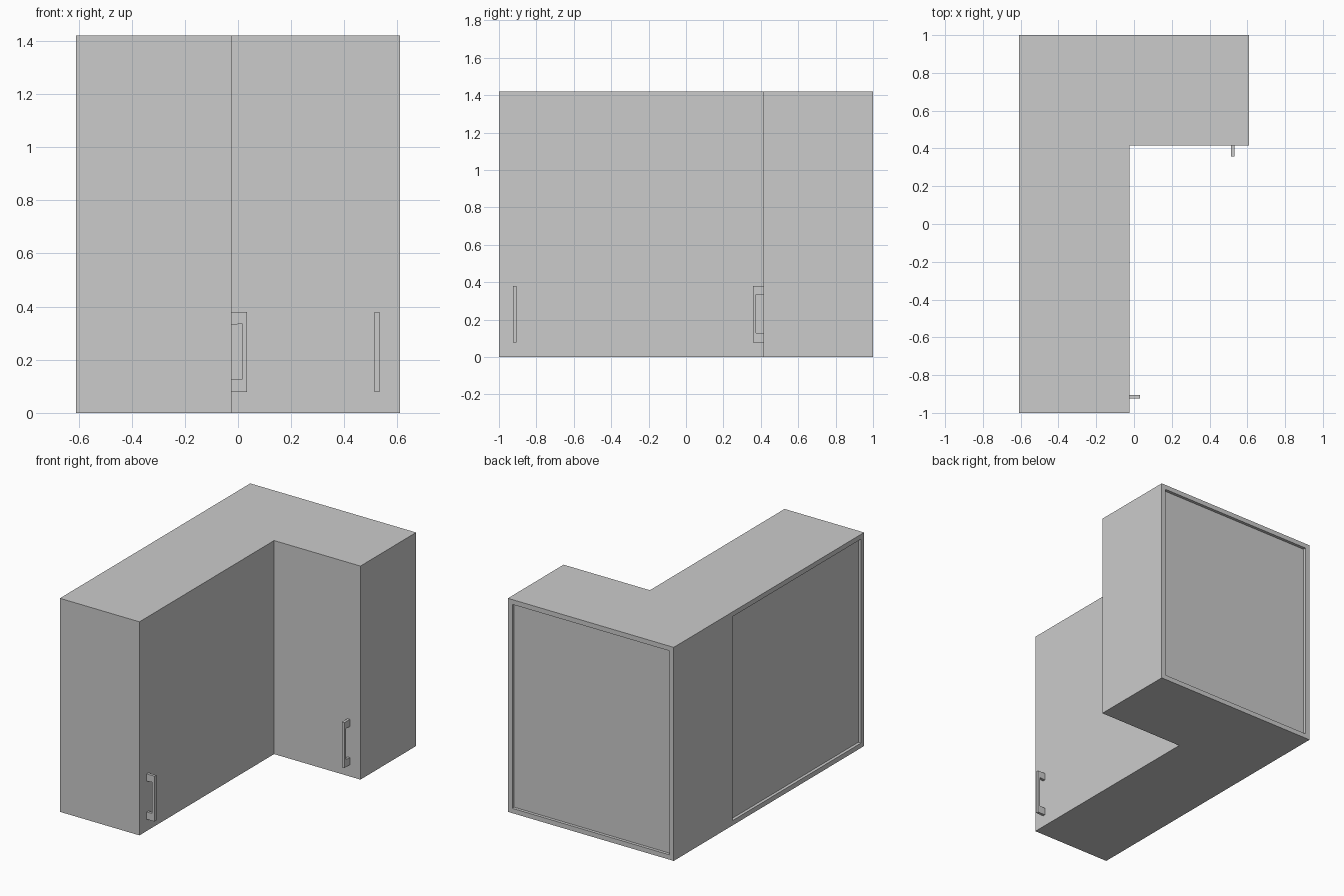
import bpy, bmesh
from mathutils import Matrix, Vector

if "Cube" in bpy.data.objects:
    bpy.data.objects.remove(bpy.data.objects["Cube"])

W, H = 0.61, 1.42          # half width, height
DOOR_X, DOOR_Y = -0.025, 0.415   # planes of the two inner door faces
T, RECESS = 0.032, 0.02    # board thickness, back panel recess


def prism(name, points, direction):
    """Extrude a closed flat profile along a vector."""
    bm = bmesh.new()
    face = bm.faces.new([bm.verts.new(p) for p in points])
    ext = bmesh.ops.extrude_face_region(bm, geom=[face])
    verts = [g for g in ext["geom"] if isinstance(g, bmesh.types.BMVert)]
    bmesh.ops.translate(bm, verts=verts, vec=direction)
    bmesh.ops.recalc_face_normals(bm, faces=bm.faces)
    mesh = bpy.data.meshes.new(name)
    bm.to_mesh(mesh)
    bm.free()
    obj = bpy.data.objects.new(name, mesh)
    bpy.context.collection.objects.link(obj)
    return obj


def cut_recess(target, name, lo, hi):
    """Sink a box-shaped recess into the target."""
    (x0, y0, z0), (x1, y1, z1) = lo, hi
    cutter = prism(name, [(x0, y0, z0), (x1, y0, z0), (x1, y1, z0), (x0, y1, z0)],
                   Vector((0, 0, z1 - z0)))
    cutter.hide_render = True
    cutter.hide_set(True)
    cutter.display_type = 'WIRE'
    mod = target.modifiers.new(name, 'BOOLEAN')
    mod.operation, mod.solver, mod.object = 'DIFFERENCE', 'EXACT', cutter


# L-shaped cabinet body
outline = [(-W, -1), (DOOR_X, -1), (DOOR_X, DOOR_Y), (W, DOOR_Y), (W, 1), (-W, 1)]
body = prism("corner_cabinet_body", [(x, y, 0) for x, y in outline], Vector((0, 0, H)))

# Recessed back panels on the two wall sides
cut_recess(body, "rear_panel_cutter", (-W + T, 1 - RECESS, T), (W - T, 1.1, H - T))
cut_recess(body, "left_panel_cutter", (-W - 0.1, -1 + T, T), (-W + RECESS, 0.385, H - T))

# Bracket handles: C-shaped profile standing out along local x
profile = [(0, 0.078), (0.058, 0.078), (0.058, 0.38), (0, 0.38),
           (0, 0.332), (0.041, 0.335), (0.041, 0.128), (0, 0.126)]


def handle(name, origin, out, side, width=0.018):
    out, side, origin = Vector(out), Vector(side), Vector(origin)
    pts = [origin + out * d + Vector((0, 0, z)) - side * width / 2 for d, z in profile]
    return prism(name, pts, side * width)


handle("left_door_handle", (DOOR_X, -0.915, 0), (1, 0, 0), (0, 1, 0))
handle("right_door_handle", (0.523, DOOR_Y, 0), (0, -1, 0), (1, 0, 0))
